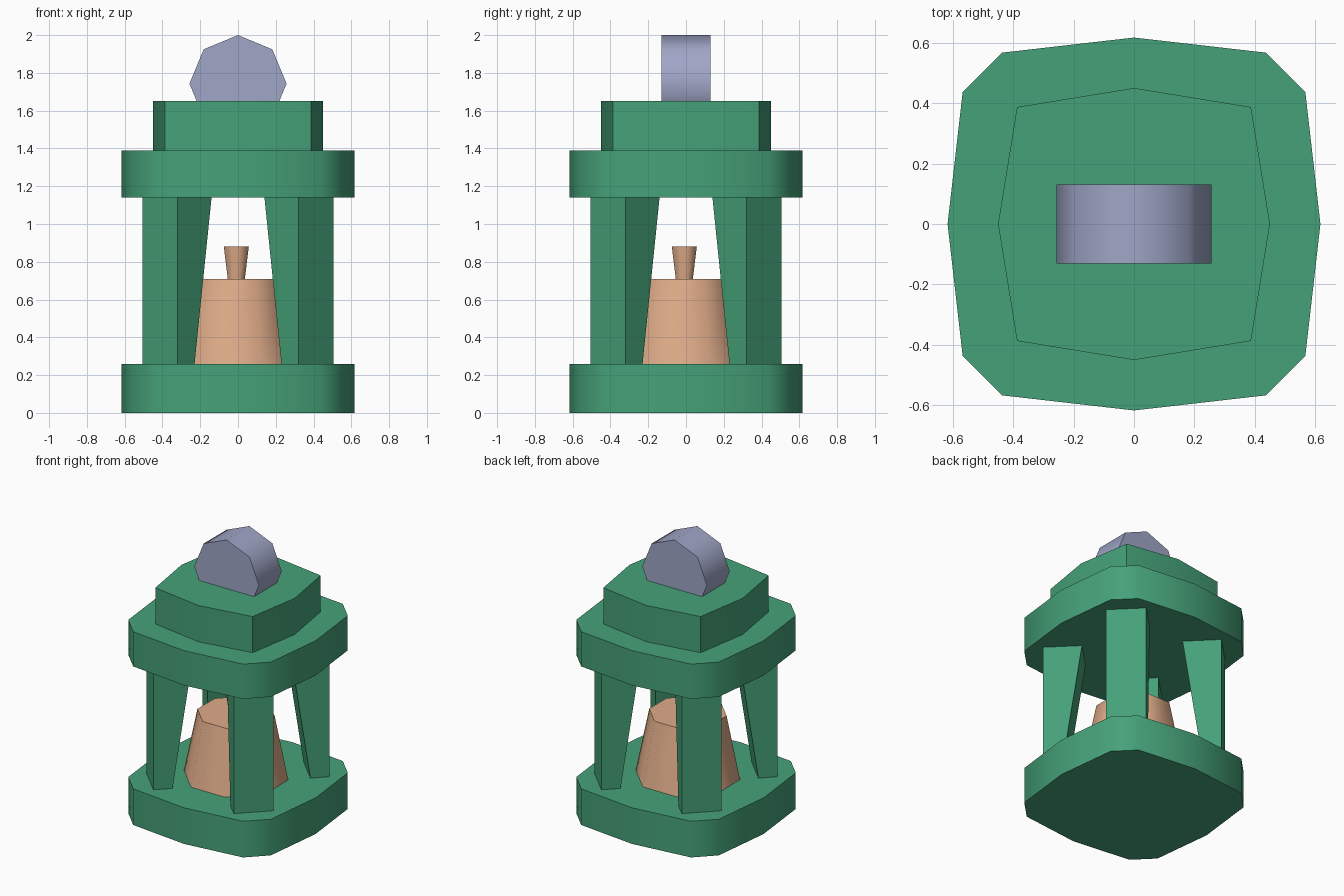
import bpy
import bmesh
from math import radians, sin, cos, tau
from mathutils import Matrix

cube = bpy.data.objects.get("Cube")
if cube:
    bpy.data.objects.remove(cube, do_unlink=True)


def material(name, rgb):
    mat = bpy.data.materials.new(name)
    mat.use_nodes = True
    mat.diffuse_color = (*rgb, 1)
    mat.node_tree.nodes["Principled BSDF"].inputs["Base Color"].default_value = (*rgb, 1)
    return mat


green = material("green paint", (0.06, 0.36, 0.19))
copper = material("warm copper", (0.74, 0.41, 0.25))
lavender = material("lavender grey", (0.35, 0.38, 0.57))


def loft(name, sections, mat, matrix=None):
    """Join (outline, z) sections of equal point count into a closed solid."""
    bm = bmesh.new()
    rings = [[bm.verts.new((x, y, z)) for x, y in outline] for outline, z in sections]
    for low, high in zip(rings, rings[1:]):
        for i in range(len(low)):
            j = (i + 1) % len(low)
            bm.faces.new((low[i], low[j], high[j], high[i]))
    bm.faces.new(rings[0][::-1])
    bm.faces.new(rings[-1])
    if matrix:
        bm.transform(matrix)
    bmesh.ops.recalc_face_normals(bm, faces=bm.faces)
    mesh = bpy.data.meshes.new(name)
    bm.to_mesh(mesh)
    bm.free()
    mesh.materials.append(mat)
    obj = bpy.data.objects.new(name, mesh)
    bpy.context.collection.objects.link(obj)
    bpy.ops.object.select_all(action="DESELECT")
    obj.select_set(True)
    bpy.context.view_layer.objects.active = obj
    bpy.ops.object.shade_smooth_by_angle(angle=radians(50))
    return obj


def four_fold(quarter):
    """Repeat a quarter outline by quarter turns."""
    points = []
    for _ in range(4):
        points += quarter
        quarter = [(-y, x) for x, y in quarter]
    return points


def octagon(radius, turn=0.0, shift=0.0):
    return [(radius * cos(tau * i / 8 + turn) + shift,
             radius * sin(tau * i / 8 + turn) + shift) for i in range(8)]


# Base, roof slab and roof cap
slab = four_fold([(0.617, 0), (0.567, 0.437), (0.437, 0.567)])
cap = four_fold([(0.45, 0), (0.387, 0.387)])
loft("base", [(slab, 0), (slab, 0.26)], green)
loft("roof_slab", [(slab, 1.14), (slab, 1.39)], green)
loft("roof_cap", [(cap, 1.39), (cap, 1.65)], green)


# Diagonal corner posts with an upright outer face, deeper towards the top
def post_section(depth):
    far, near = 0.505, 0.32
    return [(far, near), (near, far), (near - depth, far - depth), (far - depth, near - depth)]


corners = ("back_left", "back_right", "front_right", "front_left")
for i, corner in enumerate(corners):
    loft(corner + "_post", [(post_section(0.09), 0.26), (post_section(0.18), 1.14)],
         green, Matrix.Rotation(i * tau / 4, 4, "Z"))

# Bell and its neck
turn, shift = tau / 16, -0.009
loft("bell", [(octagon(0.348, turn, shift), 0.26), (octagon(0.258, turn, shift), 0.71)], copper)
loft("bell_neck", [(octagon(0.049, turn, shift), 0.71), (octagon(0.0715, turn, shift), 0.88)], copper)

# Drum on the roof, lying front to back and sunk into the cap
loft("roof_drum", [(octagon(0.257), -0.13), (octagon(0.257), 0.13)], lavender,
     Matrix.Translation((0, 0, 1.743)) @ Matrix.Rotation(tau / 4, 4, "X"))
